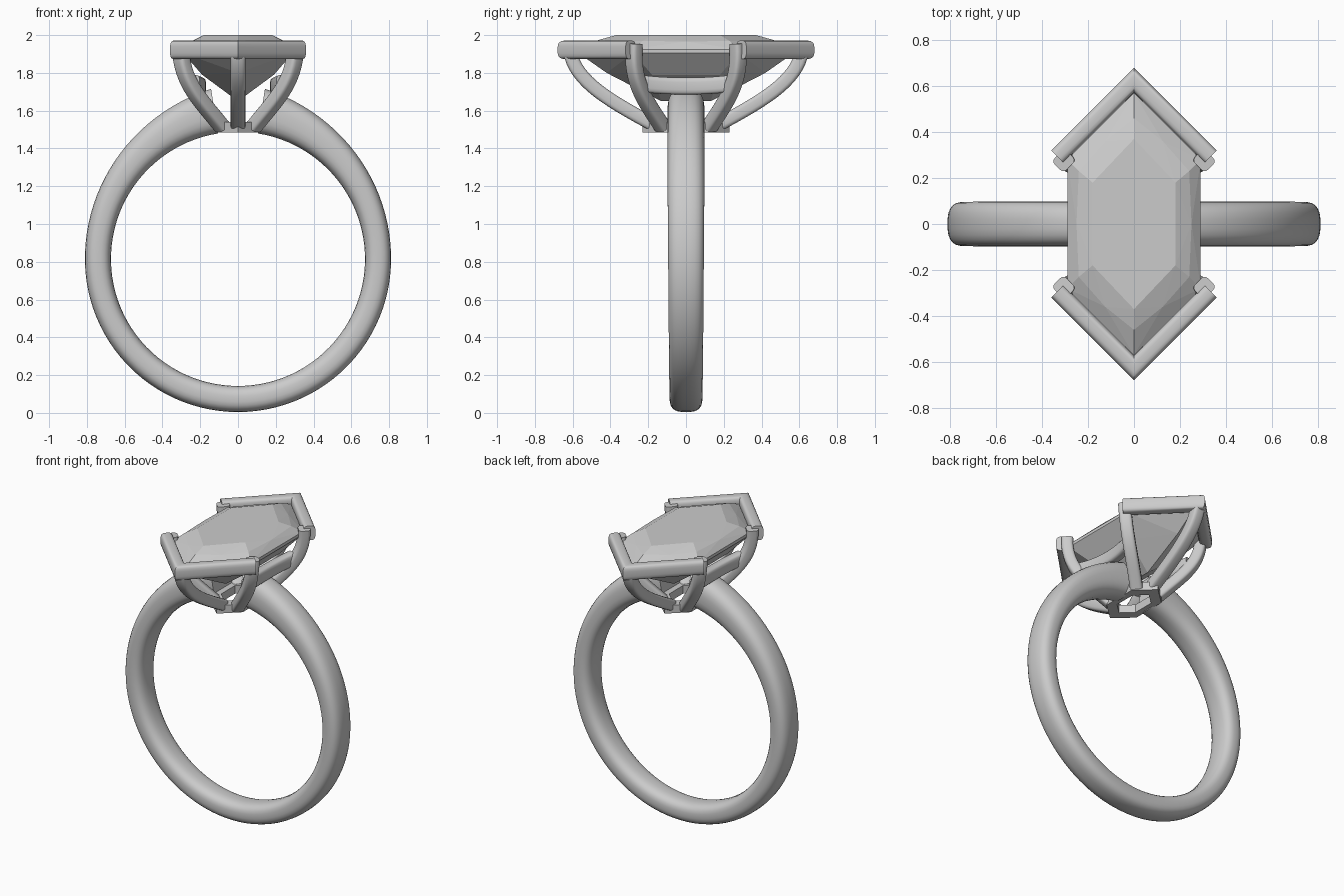
import bpy, bmesh
from math import sin, cos, pi, radians, copysign
from mathutils import Vector
from mathutils.geometry import interpolate_bezier

if "Cube" in bpy.data.objects:
    bpy.data.objects.remove(bpy.data.objects["Cube"])


def finish(name, bm, smooth=True):
    bmesh.ops.recalc_face_normals(bm, faces=bm.faces)
    me = bpy.data.meshes.new(name)
    bm.to_mesh(me)
    bm.free()
    ob = bpy.data.objects.new(name, me)
    bpy.context.collection.objects.link(ob)
    if smooth:
        bpy.ops.object.select_all(action='DESELECT')
        ob.select_set(True)
        bpy.context.view_layer.objects.active = ob
        bpy.ops.object.shade_smooth_by_angle(angle=radians(35))
    return ob


def superellipse(a, b, n, count):
    pts = []
    for i in range(count):
        t = 2 * pi * (i + 0.5) / count
        c, s = cos(t), sin(t)
        pts.append((a * copysign(abs(c) ** (2 / n), c), b * copysign(abs(s) ** (2 / n), s)))
    return pts


def loft(name, rings, smooth=True):
    bm = bmesh.new()
    vs = [[bm.verts.new(p) for p in r] for r in rings]
    n = len(vs[0])
    for a, b in zip(vs, vs[1:]):
        for i in range(n):
            bm.faces.new((a[i], a[(i + 1) % n], b[(i + 1) % n], b[i]))
    bm.faces.new(vs[0])
    bm.faces.new(vs[-1])
    return finish(name, bm, smooth)


def sweep(name, path, section, ref):
    # section x runs across the path, section y along ref; corners are mitred
    path = [Vector(p) for p in path]
    ref = Vector(ref).normalized()
    rings = []
    for i, p in enumerate(path):
        d0 = (p - path[max(i - 1, 0)]).normalized()
        d1 = (path[min(i + 1, len(path) - 1)] - p).normalized()
        t = (d0 + d1).normalized()
        mitre = 1 / max(t.dot(d1 if d1.length else d0), 0.3)
        side = t.cross(ref).normalized()
        up = side.cross(t).normalized()
        rings.append([p + side * x * mitre + up * y for x, y in section])
    return loft(name, rings)


# Band: open loop that thickens towards the shoulders
CZ = 0.815
rings = []
N = 96
for k in range(N + 1):
    deg = 9 + 342 * k / N
    off = min(deg, 360 - deg)
    rise = 0.125 * max(0, 1 - off / 90) ** 2
    inner, outer = 0.672, 0.811 + rise
    half_w = 0.098 - 0.012 * max(0, off - 60) / 120
    mid, half_t = (inner + outer) / 2, (outer - inner) / 2
    a = radians(deg)
    rings.append([((mid + v) * sin(a), u, CZ + (mid + v) * cos(a))
                  for u, v in superellipse(half_w, half_t, 2.7, 24)])
loft("band", rings)

# Base collar: hollow elongated hexagon
hexagon = [(0, .23), (.12, .12), (.12, -.12), (0, -.23), (-.12, -.12), (-.12, .12)]
bm = bmesh.new()
loops = []
for s, z in ((1, 1.485), (1, 1.54), (.62, 1.54), (.62, 1.485)):
    loops.append([bm.verts.new((x * s, y * s, z)) for x, y in hexagon])
for j in range(4):
    a, b = loops[j], loops[(j + 1) % 4]
    for i in range(6):
        bm.faces.new((a[i], a[(i + 1) % 6], b[(i + 1) % 6], b[i]))
finish("base_collar", bm, False)

# Claws and pointed end caps
bar = superellipse(.037, .04, 4, 16)
cap = superellipse(.038, .049, 3.5, 20)
for sy, end in ((-1, "front"), (1, "back")):
    sweep(end + "_v_cap", [(-.333, sy * .293, 1.922), (0, sy * .626, 1.922),
                           (.333, sy * .293, 1.922)], cap, (0, 0, 1))
    pts = [Vector(p) for p in ((0, sy * .615, 1.92), (0, sy * .59, 1.76),
                               (0, sy * .42, 1.66), (0, sy * .17, 1.525))]
    sweep(end + "_end_claw", interpolate_bezier(*pts, 16), bar, (1, 0, 0))
    for sx, lr in ((-1, "left"), (1, "right")):
        pts = [Vector((sx * x, sy * y, z)) for x, y, z in
               ((.305, .275, 1.955), (.305, .29, 1.75), (.2, .22, 1.66), (.085, .125, 1.515))]
        sweep(f"{end}_{lr}_claw", interpolate_bezier(*pts, 16), bar, (-sx, sy, 0))

# Gallery rails joining the side claws
rail = superellipse(.032, .045, 4, 16)
for sx, lr in ((-1, "left"), (1, "right")):
    pts = [Vector(p) for p in ((sx * .235, -.25, 1.745), (sx * .19, -.1, 1.725),
                               (sx * .19, .1, 1.725), (sx * .235, .25, 1.745))]
    sweep(lr + "_gallery_rail", interpolate_bezier(*pts, 14), rail, (0, 0, 1))

# Gem: faceted elongated hexagon as a hull of mirrored facet corners
corners = [(.18, .18, 2.0), (0, .37, 2.0),                        # table
           (.25, 0, 1.966), (.24, .23, 1.969), (0, .46, 1.975), (.125, .36, 1.968),
           (.29, .28, 1.925), (0, .57, 1.925),                    # girdle
           (.29, .28, 1.905), (0, .57, 1.905),
           (.19, .18, 1.79), (0, .42, 1.80),                      # pavilion
           (0, .13, 1.65)]
points = {(sx * x + 0.0, sy * y + 0.0, z) for x, y, z in corners for sx in (1, -1) for sy in (1, -1)}
bm = bmesh.new()
for p in sorted(points):
    bm.verts.new(p)
bmesh.ops.remove_doubles(bm, verts=bm.verts, dist=1e-5)
bmesh.ops.convex_hull(bm, input=bm.verts)
bmesh.ops.dissolve_limit(bm, angle_limit=radians(0.5), verts=bm.verts, edges=bm.edges)
finish("gem", bm, False)
